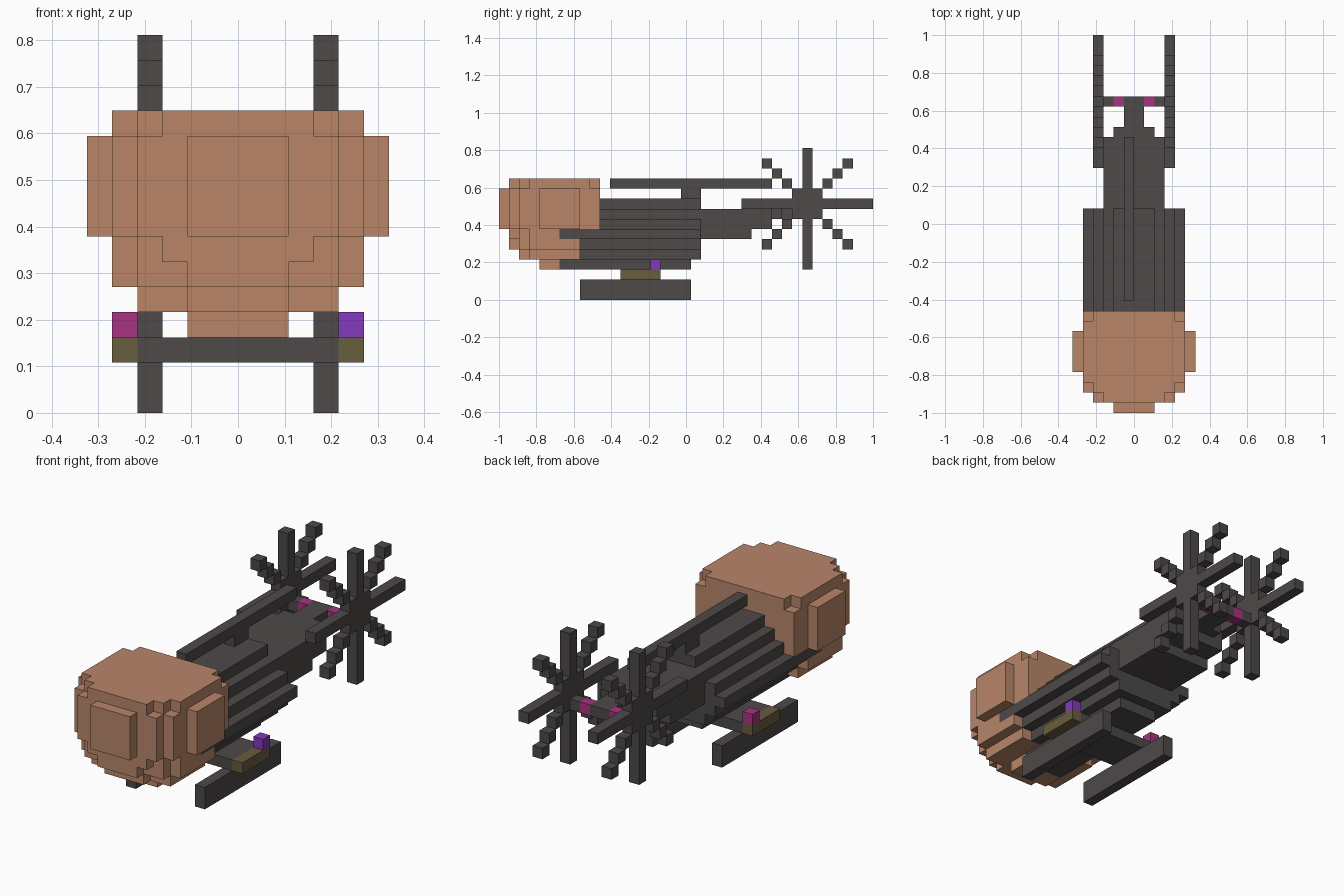
import bpy, bmesh
from mathutils import Matrix

cube = bpy.data.objects.get("Cube")
if cube:
    bpy.data.objects.remove(cube, do_unlink=True)

U = 2 / 37  # size of one block; y is counted from the nose (0) to the tail (37)


def material(name, rgb):
    m = bpy.data.materials.new(name)
    m.use_nodes = True
    m.diffuse_color = (*rgb, 1)
    m.node_tree.nodes["Principled BSDF"].inputs["Base Color"].default_value = (*rgb, 1)
    return m


TAN = material("clay_tan", (0.479, 0.235, 0.141))
DARK = material("dark_grey", (0.074, 0.067, 0.065))
MAGENTA = material("magenta", (0.402, 0.032, 0.223))
PURPLE = material("purple", (0.223, 0.042, 0.515))
OLIVE = material("olive", (0.141, 0.109, 0.050))


def part(name, mat, boxes):
    """One object made of block-grid boxes (x0, x1, y0, y1, z0, z1)."""
    bm = bmesh.new()
    for x0, x1, y0, y1, z0, z1 in boxes:
        centre = ((x0 + x1) / 2 * U, ((y0 + y1) / 2 - 18.5) * U, (z0 + z1) / 2 * U)
        size = ((x1 - x0) * U, (y1 - y0) * U, (z1 - z0) * U, 1)
        bmesh.ops.create_cube(bm, size=1, matrix=Matrix.Translation(centre) @ Matrix.Diagonal(size))
    mesh = bpy.data.meshes.new(name)
    bm.to_mesh(mesh)
    bm.free()
    mesh.materials.append(mat)
    ob = bpy.data.objects.new(name, mesh)
    bpy.context.collection.objects.link(ob)
    return ob


def sym(w, y0, y1, z0, z1):
    """Box centred on the middle plane with half width w."""
    return (-w, w, y0, y1, z0, z1)


def pair(x0, x1, *rest):
    """The same box on both sides."""
    return [(x0, x1, *rest), (-x1, -x0, *rest)]


# Rounded nose, layer by layer from the bottom
part("nose", TAN, [
    sym(2, 4, 6, 3, 4),
    sym(2, 2, 3, 4, 5), sym(4, 3, 8, 4, 5),
    sym(2, 1, 2, 5, 6), sym(4, 2, 3, 5, 6), sym(5, 3, 8, 5, 6),
    sym(3, 1, 2, 6, 7), sym(4, 2, 3, 6, 7), sym(5, 3, 6, 6, 7), sym(4, 6, 8, 6, 7),
    sym(4, 1, 2, 7, 11), sym(5, 2, 10, 7, 11),
    sym(3, 1, 2, 11, 12), sym(4, 2, 3, 11, 12), sym(5, 3, 9, 11, 12), sym(4, 9, 10, 11, 12),
])
part("nose_pad", TAN, [sym(2, 0, 1, 7, 11)])
part("nose_side_pads", TAN, pair(5, 6, 4, 8, 7, 11))

# Stepped fuselage: half width and first block of every layer
layers = [(3, 2, 6, 19), (4, 3, 8, 20), (5, 4, 8, 20), (6, 5, 8, 20),
          (7, 4, 10, 20), (8, 3, 10, 20), (9, 2, 10, 20)]
part("fuselage", DARK, [sym(w, y0, y1, z, z + 1) for z, w, y0, y1 in layers])
part("side_rails", DARK, pair(4, 5, 6, 8, 6, 7))

# Rod along the top with its support
part("top_rod", DARK, [(-1, 0, 11, 27, 11, 12), (-1, 0, 18, 20, 10, 11)])

# Tail boom tapering upwards to the rotor axle
part("tail_boom", DARK, [
    sym(3, 20, 25, 6, 7), sym(3, 20, 27, 7, 9),
    sym(2, 27, 28, 8, 9), sym(1, 28, 31, 8, 9),
])
part("rotor_axle", DARK, pair(2, 3, 30, 31, 8, 9))
part("axle_rings", MAGENTA, pair(1, 2, 30, 31, 8, 9))


# Eight-bladed rotors either side of the tail
def rotor(name, x):
    boxes = [(x, x + 1, 29, 32, 8, 11),
             (x, x + 1, 24, 29, 9, 10), (x, x + 1, 32, 37, 9, 10),
             (x, x + 1, 30, 31, 3, 8), (x, x + 1, 30, 31, 11, 15)]
    for k in (2, 3, 4):
        for sy in (-1, 1):
            for sz in (-1, 1):
                y, z = 30 + sy * k, 9 + sz * k
                boxes.append((x, x + 1, y, y + 1, z, z + 1))
    part(name, DARK, boxes)


rotor("rotor_left", 3)
rotor("rotor_right", -4)

# Landing gear
part("skids", DARK, pair(3, 4, 8, 19, 0, 2))
part("skid_plate", DARK, [sym(4, 12, 16, 2, 3)])
part("skid_plate_ends", OLIVE, pair(4, 5, 12, 16, 2, 3))
part("lamp_left", PURPLE, [(4, 5, 15, 16, 3, 4)])
part("lamp_right", MAGENTA, [(-5, -4, 15, 16, 3, 4)])
